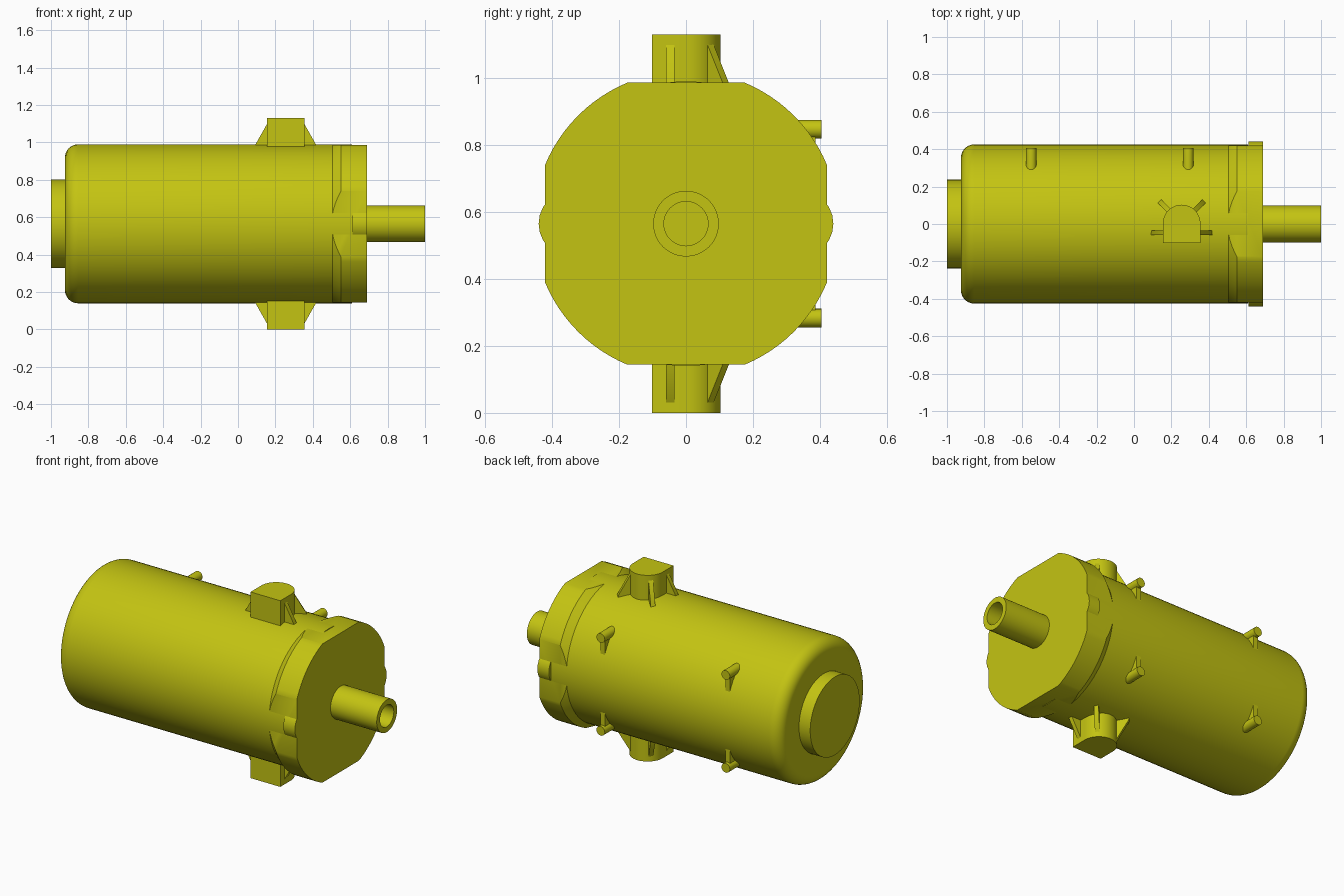
import bpy, bmesh
from math import sin, cos, pi, radians
from mathutils import Matrix, Vector

if "Cube" in bpy.data.objects:
    bpy.data.objects.remove(bpy.data.objects["Cube"])

AXIS = 0.565          # height of the motor axis
SEG = 96

paint = bpy.data.materials.new("olive_yellow")
paint.use_nodes = True
COLOUR = (0.55, 0.55, 0.006, 1)
paint.diffuse_color = COLOUR
paint.node_tree.nodes["Principled BSDF"].inputs["Base Color"].default_value = COLOUR


def finish(name, bm):
    bmesh.ops.recalc_face_normals(bm, faces=bm.faces[:])
    mesh = bpy.data.meshes.new(name)
    bm.to_mesh(mesh)
    bm.free()
    mesh.materials.append(paint)
    ob = bpy.data.objects.new(name, mesh)
    bpy.context.collection.objects.link(ob)
    bpy.ops.object.select_all(action='DESELECT')
    ob.select_set(True)
    bpy.context.view_layer.objects.active = ob
    bpy.ops.object.shade_smooth_by_angle(angle=radians(30))
    return ob


def lathe(profile, seg=SEG):
    """Closed solid turned about the motor axis from (x, radius) pairs."""
    bm = bmesh.new()
    rings = [[bm.verts.new((x, r * cos(2 * pi * i / seg), AXIS + r * sin(2 * pi * i / seg)))
              for i in range(seg)] for x, r in profile]
    for a, b in zip(rings, rings[1:]):
        for i in range(seg):
            j = (i + 1) % seg
            bm.faces.new((a[i], a[j], b[j], b[i]))
    bm.faces.new(rings[0])
    bm.faces.new(rings[-1])
    return bm


def prism(name, points, depth, origin, u, v):
    """Polygon in the u-v plane, extruded by depth centred on the origin."""
    u, v, o = Vector(u).normalized(), Vector(v).normalized(), Vector(origin)
    w = u.cross(v) * depth / 2
    bm = bmesh.new()
    face = bm.faces.new([bm.verts.new(o + u * a + v * b - w) for a, b in points])
    new = bmesh.ops.extrude_face_region(bm, geom=[face])["geom"]
    bmesh.ops.translate(bm, vec=w * 2, verts=[g for g in new if isinstance(g, bmesh.types.BMVert)])
    return finish(name, bm)


# Housing with rounded tail edge
tail = [(-0.925 + 0.07 * (1 - cos(t * pi / 16)), 0.355 + 0.07 * sin(t * pi / 16)) for t in range(9)]
finish("housing", lathe(tail + [(0.61, 0.425)]))
finish("tail_boss", lathe([(-1.0, 0.237), (-0.92, 0.237)]))

# Flange with four flats
bm = lathe([(0.505, 0.424), (0.55, 0.456), (0.69, 0.456)])
for n in ((0, 1, 0), (0, -1, 0), (0, 0, 1), (0, 0, -1)):
    cut = bmesh.ops.bisect_plane(bm, geom=bm.verts[:] + bm.edges[:] + bm.faces[:], dist=1e-5,
                                 plane_co=Vector((0, 0, AXIS)) + Vector(n) * 0.421,
                                 plane_no=n, clear_outer=True)
    rim = [g for g in cut["geom_cut"] if isinstance(g, bmesh.types.BMEdge)]
    bmesh.ops.edgeloop_fill(bm, edges=rim)
finish("flange", bm)

# Hollow shaft
finish("shaft", lathe([(0.68, 0.098), (1.0, 0.098), (1.0, 0.066), (0.70, 0.066)], 48))

# Round side lugs on the flange
lug = [(0.1 * cos(t * pi / 12), 0.1 * sin(t * pi / 12)) for t in range(24)]
for side, word in ((1, "back"), (-1, "front")):
    prism("flange_lug_" + word, lug, 0.077, (0.6515, side * 0.34, AXIS), (0, 1, 0), (0, 0, 1))

# Ports above and below, each with four gusset ribs
PX, PY = 0.255, 0.003
arch = [(0.1 * cos(t * pi / 24), 0.1 * sin(t * pi / 24)) for t in range(25)]
arch += [(-0.1, -0.104), (0.1, -0.104)]
for s, word in ((1, "top"), (-1, "bottom")):
    prism("port_" + word, arch, 0.265, (PX, PY, AXIS + s * 0.4325), (1, 0, 0), (0, 1, 0))
    gusset = [(0.06, 0.38), (0.168, 0.38), (0.168, 0.413), (0.098, 0.537), (0.06, 0.537)]
    for side, hand in ((1, "left"), (-1, "right")):
        prism("port_rib_%s_%s" % (word, hand), gusset, 0.026,
              (PX, -0.047, AXIS), (side, 0, 0), (0, 0, s))
        prism("port_diagonal_rib_%s_%s" % (word, hand), gusset, 0.026,
              (PX, PY, AXIS), (side, 1, 0), (0, 0, s))

# Mounting pegs on the back, each carried by a thin web
circle = [(0.028 * cos(t * pi / 12), 0.028 * sin(t * pi / 12)) for t in range(24)]
for s, word in ((1, "upper"), (-1, "lower")):
    for x, end in ((-0.55, "tail"), (0.29, "shaft")):
        prism("peg_%s_%s" % (word, end), circle, 0.155,
              (x, 0.3275, AXIS + s * 0.282), (1, 0, 0), (0, 0, 1))
        web = [(0.25, 0.15), (0.386, 0.15), (0.386, 0.275), (0.25, 0.275)]
        prism("peg_web_%s_%s" % (word, end), web, 0.03, (x, 0, AXIS), (0, 1, 0), (0, 0, s))
